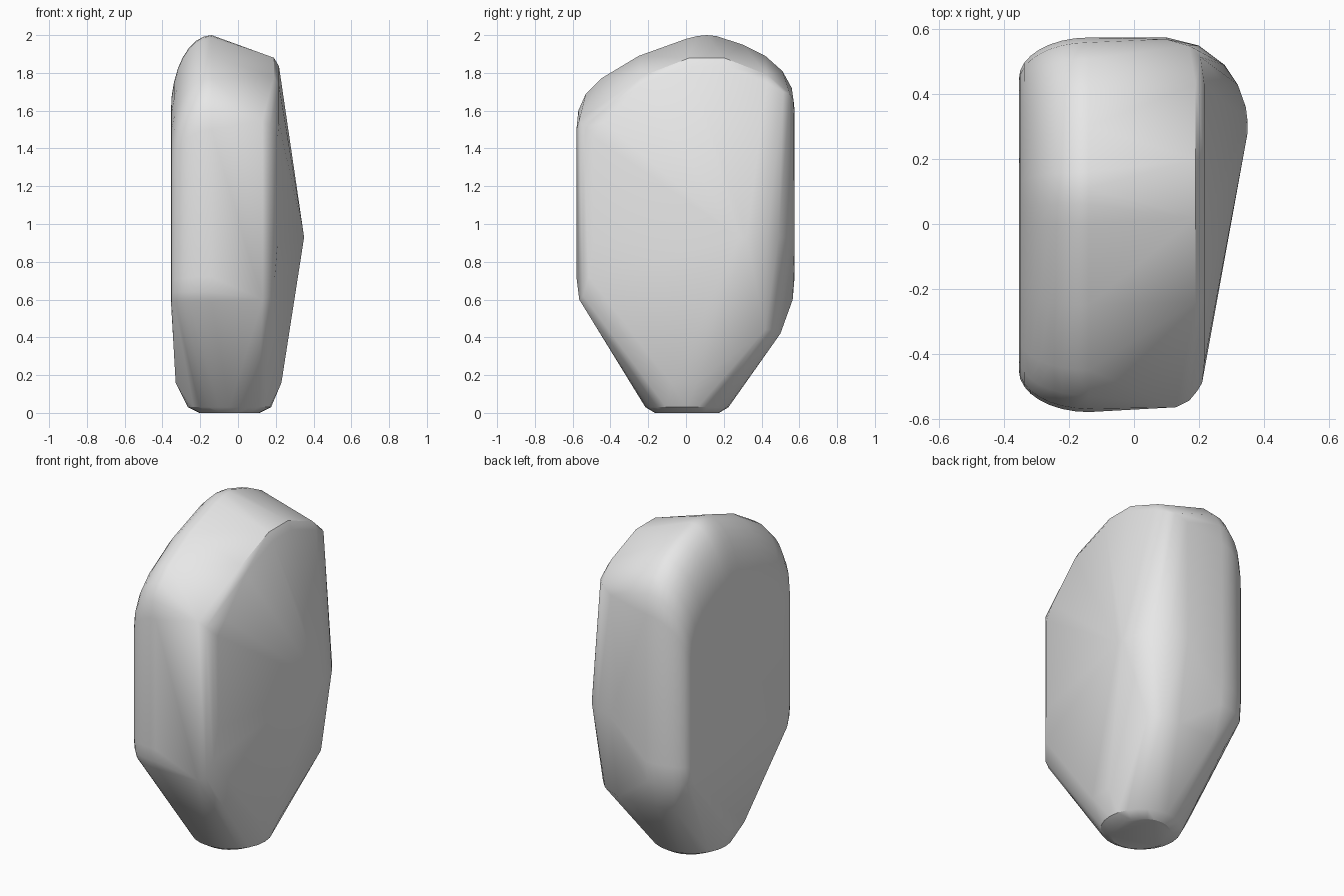
import bpy, bmesh
from math import sin, cos, pi, radians

cube = bpy.data.objects.get("Cube")
if cube:
    bpy.data.objects.remove(cube, do_unlink=True)

# Single matte grey
grey = bpy.data.materials.new("light_grey")
grey.use_nodes = True
grey.diffuse_color = (0.8, 0.8, 0.8, 1)
grey.node_tree.nodes["Principled BSDF"].inputs["Base Color"].default_value = (0.8, 0.8, 0.8, 1)

points = []

# Upper body outline in (y, z), widest section of the block
outline = [(-0.55, 0.59), (-0.57, 0.64), (-0.58, 0.72), (-0.58, 1.5), (-0.57, 1.6),
           (-0.53, 1.69), (-0.45, 1.77), (-0.25, 1.89), (0, 1.98), (0.06, 1.995),
           (0.11, 2.0), (0.16, 1.995), (0.3, 1.95), (0.42, 1.89), (0.51, 1.81),
           (0.56, 1.72), (0.575, 1.6), (0.575, 0.72), (0.565, 0.6)]

# Rounded edge towards the flat side face
STEPS = 8
for i in range(STEPS + 1):
    a = i / STEPS * pi / 2
    inset = 1 - cos(a)
    for y, z in outline:
        drop = 0.4 * inset * max(0, z - 0.65) / 1.35
        points.append((-0.14 - 0.215 * sin(a), y * (1 - 0.22 * inset), z - drop))

# Front corner: vertical edge strips next to the faceted face
for x, y, low, high in [(0.13, -0.565, 0.6, 1.55), (0.17, -0.545, 0.62, 1.52),
                        (0.195, -0.515, 0.72, 1.48), (0.21, -0.49, 0.9, 1.46)]:
    points += [(x, y, low), (x, y, high)]

# Sloped top rim with a narrow chamfer
for y, z in [(-0.43, 1.58), (-0.24, 1.78), (0.02, 1.88), (0.2, 1.88), (0.43, 1.79)]:
    points += [(0.19, y, z), (0.217, y, z - 0.045)]

# Rounded back edge, swelling out to the apex of the faceted face
for x, y in [(0.35, 0.28), (0.35, 0.32), (0.345, 0.36), (0.32, 0.43),
             (0.28, 0.49), (0.2, 0.55), (0.1, 0.575)]:
    points.append((x, y, 0.93))
points += [(0.1, 0.57, 1.65), (0.17, 0.55, 1.69), (0.205, 0.515, 1.7)]

# Lower back shoulder
for x, y, z in [(-0.25, 0.47, 0.42), (-0.15, 0.5, 0.42), (0.1, 0.5, 0.42),
                (0.2, 0.48, 0.44), (0.255, 0.42, 0.44)]:
    points.append((x, y, z))

# Tapered foot: side corners and two elliptical base rings
for x in (-0.33, 0.23):
    points += [(x, -0.08, 0.16), (x, 0.06, 0.16)]
for rx, ry, z in [(0.16, 0.17, 0), (0.22, 0.22, 0.03)]:
    for i in range(24):
        a = i / 24 * 2 * pi
        points.append((-0.045 + rx * cos(a), 0.005 + ry * sin(a), z))

# Wrap all sections in one convex skin
bm = bmesh.new()
for p in points:
    bm.verts.new(p)
bmesh.ops.remove_doubles(bm, verts=bm.verts[:], dist=0.002)
hull = bmesh.ops.convex_hull(bm, input=bm.verts[:])
loose = {g for g in hull["geom_interior"] + hull["geom_unused"]
         if isinstance(g, bmesh.types.BMVert)}
bmesh.ops.delete(bm, geom=list(loose), context='VERTS')
bmesh.ops.dissolve_limit(bm, angle_limit=radians(0.5), verts=bm.verts[:], edges=bm.edges[:])
bmesh.ops.recalc_face_normals(bm, faces=bm.faces[:])

mesh = bpy.data.meshes.new("faceted_block")
bm.to_mesh(mesh)
bm.free()
mesh.materials.append(grey)
block = bpy.data.objects.new("faceted_block", mesh)
bpy.context.collection.objects.link(block)

bpy.ops.object.select_all(action='DESELECT')
block.select_set(True)
bpy.context.view_layer.objects.active = block
bpy.ops.object.shade_smooth_by_angle(angle=radians(30))
